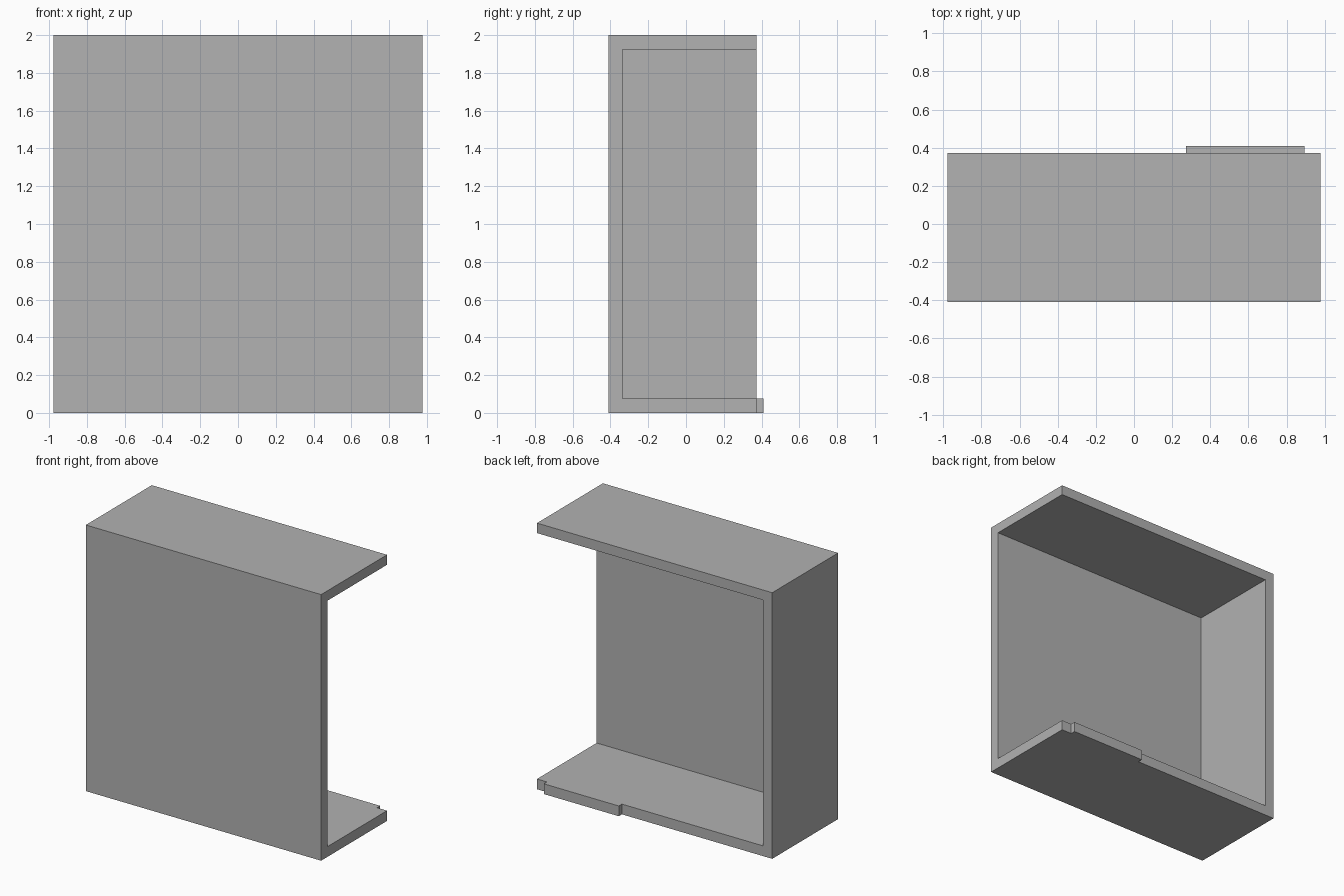
import bpy
import bmesh
from mathutils import Vector

if "Cube" in bpy.data.objects:
    bpy.data.objects.remove(bpy.data.objects["Cube"], do_unlink=True)

# Overall sizes
HALF_W, FRONT, BACK, HEIGHT = 0.978, -0.41, 0.373, 2.0
WALL, FLOOR = 0.075, 0.077
TAB_START, TAB_END, TAB_DEPTH = 0.272, 0.895, 0.037

grey = bpy.data.materials.new("plain grey")
grey.use_nodes = True
colour = (0.445, 0.445, 0.445, 1)
grey.diffuse_color = colour
grey.node_tree.nodes["Principled BSDF"].inputs["Base Color"].default_value = colour


def box(name, low, high):
    """Axis-aligned box between two corners."""
    low, high = Vector(low), Vector(high)
    bm = bmesh.new()
    bmesh.ops.create_cube(bm, size=1)
    bmesh.ops.scale(bm, vec=high - low, verts=bm.verts)
    bmesh.ops.translate(bm, vec=(low + high) / 2, verts=bm.verts)
    mesh = bpy.data.meshes.new(name)
    bm.to_mesh(mesh)
    bm.free()
    obj = bpy.data.objects.new(name, mesh)
    bpy.context.collection.objects.link(obj)
    obj.data.materials.append(grey)
    return obj


# Shell: front panel, roof, floor and one side wall, open at the back and +x
shell = box("open_casing", (-HALF_W, FRONT, 0), (HALF_W, BACK, HEIGHT))
cutter = box("interior_cutter", (WALL - HALF_W, FRONT + WALL, FLOOR),
             (HALF_W + 1, BACK + 1, HEIGHT - WALL))
cutter.hide_render = True

hollow = shell.modifiers.new("hollow", "BOOLEAN")
hollow.operation = "DIFFERENCE"
hollow.solver = "EXACT"
hollow.object = cutter
bpy.context.view_layer.objects.active = shell
bpy.ops.object.modifier_apply(modifier=hollow.name)
bpy.data.objects.remove(cutter, do_unlink=True)

# Locating tab drawn out of the floor's back edge
bm = bmesh.new()
bm.from_mesh(shell.data)
for x in (TAB_START, TAB_END):
    bmesh.ops.bisect_plane(bm, geom=bm.verts[:] + bm.edges[:] + bm.faces[:],
                           plane_co=(x, 0, 0), plane_no=(1, 0, 0))
bm.normal_update()
tab_faces = []
for face in bm.faces:
    c = face.calc_center_median()
    if face.normal.y > 0.9 and c.y > BACK - 0.01 and c.z < FLOOR and TAB_START < c.x < TAB_END:
        tab_faces.append(face)
grown = bmesh.ops.extrude_face_region(bm, geom=tab_faces)["geom"]
bmesh.ops.translate(bm, vec=(0, TAB_DEPTH, 0),
                    verts=[v for v in grown if isinstance(v, bmesh.types.BMVert)])
bmesh.ops.delete(bm, geom=[f for f in tab_faces if f.is_valid], context="FACES_ONLY")

# Merge flat regions into single faces
bmesh.ops.dissolve_limit(bm, angle_limit=0.01, verts=bm.verts[:], edges=bm.edges[:])
bmesh.ops.recalc_face_normals(bm, faces=bm.faces[:])
bm.to_mesh(shell.data)
bm.free()

shell.data.materials.clear()
shell.data.materials.append(grey)
for poly in shell.data.polygons:
    poly.material_index = 0
